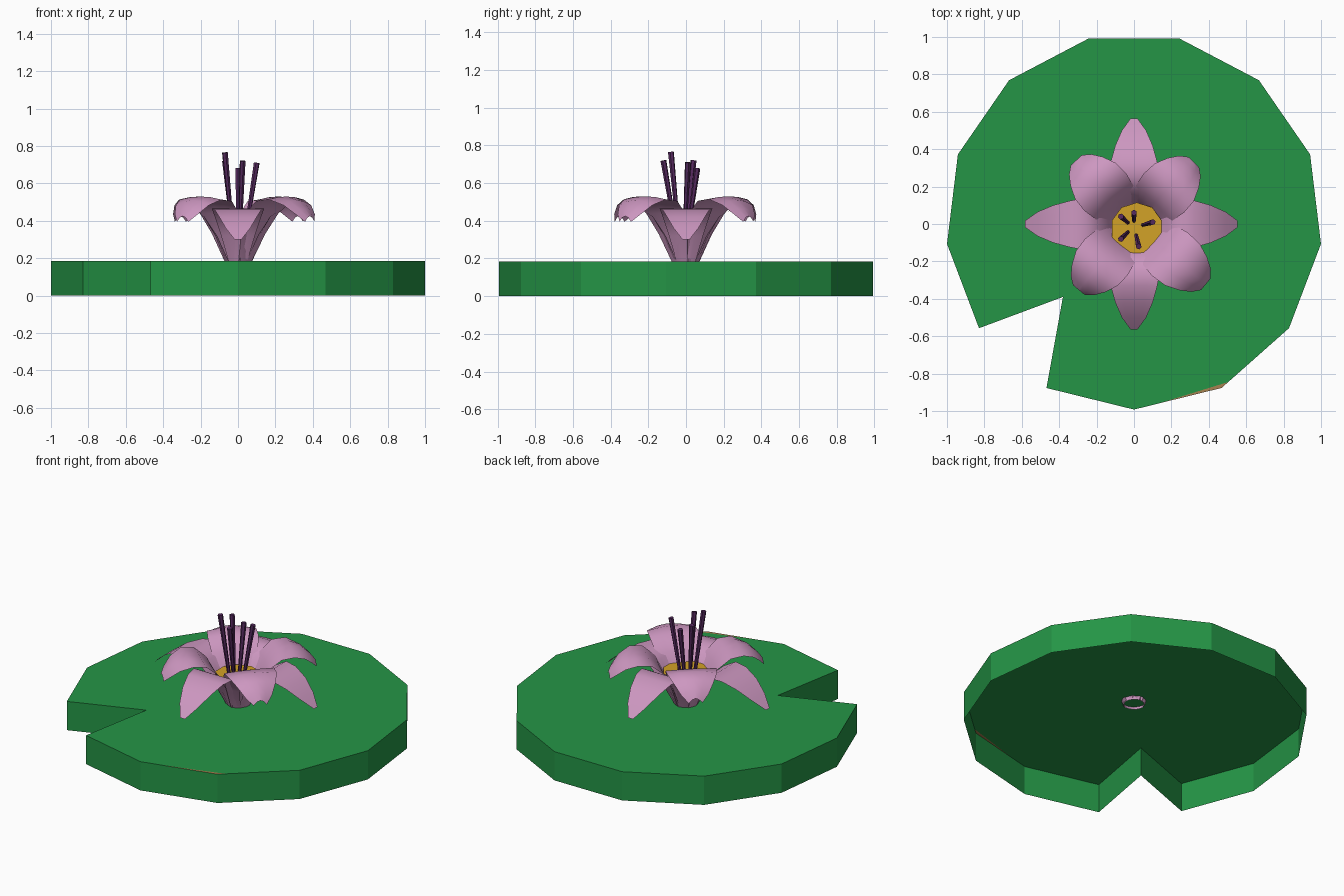
import bpy, bmesh, math
from mathutils import Vector

if "Cube" in bpy.data.objects:
    bpy.data.objects.remove(bpy.data.objects["Cube"])


def material(name, rgb):
    m = bpy.data.materials.new(name)
    m.diffuse_color = (*rgb, 1)
    m.use_nodes = True
    m.node_tree.nodes["Principled BSDF"].inputs["Base Color"].default_value = m.diffuse_color
    return m


GREEN = material("leaf green", (0.018, 0.30, 0.061))
TAN = material("dry leaf tan", (0.38, 0.22, 0.08))
PINK = material("petal pink", (0.61, 0.31, 0.53))
YELLOW = material("centre yellow", (0.65, 0.36, 0.02))
PURPLE = material("stamen purple", (0.09, 0.022, 0.11))


def make_object(name, bm, mats, smooth=False):
    me = bpy.data.meshes.new(name)
    bm.to_mesh(me)
    bm.free()
    for m in mats:
        me.materials.append(m)
    if smooth:
        for p in me.polygons:
            p.use_smooth = True
    ob = bpy.data.objects.new(name, me)
    bpy.context.collection.objects.link(ob)
    return ob


# Lily pad: 13-sided open shell with a notch at the front left
H = 0.185
rim = []
for i in range(13):
    a = math.radians(-90) + i * math.tau / 13
    rim.append((1.007 * math.cos(a), 0.015 + 1.007 * math.sin(a)))
rim.insert(12, (-0.38, -0.39))
# the corner at rim[1] is cut by a dry tan sliver
p0, p1, p2 = (Vector(rim[i]) for i in (0, 1, 2))
cut_a, cut_b = p0.lerp(p1, 0.28), p1.lerp(p2, 0.10)
rim[1:2] = [tuple(cut_a), tuple(p1), tuple(cut_b)]

bm = bmesh.new()
top = [bm.verts.new((x, y, H)) for x, y in rim]
low = [bm.verts.new((x, y, 0)) for x, y in rim]
n = len(rim)
for i in range(n):
    j = (i + 1) % n
    bm.faces.new((low[i], low[j], top[j], top[i]))
bm.faces.new([v for i, v in enumerate(top) if i != 2])
bm.faces.new((top[1], top[2], top[3])).material_index = 1
make_object("lily_pad", bm, [GREEN, TAN])

# Petal profiles: radius, height, half width
OUTER = [(0.06, 0.165, 0.045), (0.12, 0.32, 0.09), (0.18, 0.425, 0.125),
         (0.25, 0.465, 0.14), (0.33, 0.46, 0.125), (0.42, 0.42, 0.10),
         (0.50, 0.36, 0.065), (0.565, 0.30, 0.018)]
INNER = [(0.06, 0.165, 0.05), (0.11, 0.33, 0.10), (0.16, 0.44, 0.135),
         (0.23, 0.51, 0.15), (0.31, 0.53, 0.145), (0.38, 0.51, 0.115),
         (0.43, 0.465, 0.08), (0.46, 0.425, 0.04)]


def petal(name, profile, degrees, stretch=1.0, cup=0.0):
    """Thin curved sheet running outward along one direction."""
    a = math.radians(degrees)
    out = Vector((math.cos(a), math.sin(a), 0))
    side = Vector((-out.y, out.x, 0))
    bm = bmesh.new()
    rows = []
    for r, z, w in profile:
        row = []
        for t in (-1, -0.5, 0, 0.5, 1):
            # lower half wraps inward like a cup, upper half droops at the sides
            wrap = 0.03 * t * t * max(0, 1 - r / 0.2)
            p = out * (r * stretch - wrap) + side * (w * t)
            p.z = z - cup * t * t * min(1, max(0, (r - 0.2) / 0.2))
            row.append(bm.verts.new(p))
        rows.append(row)
    for ra, rb in zip(rows, rows[1:]):
        for k in range(4):
            bm.faces.new((ra[k], rb[k], rb[k + 1], ra[k + 1]))
    make_object(name, bm, [PINK], smooth=True)


for i, s in enumerate((0.98, 1.0, 1.03, 1.0)):
    petal(f"outer_petal_{i + 1}", OUTER, 90 * i, s)
for i, (deg, s) in enumerate(((46, 1.0), (132, 1.0), (-130, 1.0), (-40, 1.09))):
    petal(f"inner_petal_{i + 1}", INNER, deg, s, cup=0.03)

# Yellow flower centre
bm = bmesh.new()
bmesh.ops.create_circle(bm, cap_ends=True, radius=0.14, segments=10)
bmesh.ops.translate(bm, verts=bm.verts, vec=(0.015, -0.025, 0.38))
make_object("flower_centre", bm, [YELLOW])

# Stamens: slim tapered rods leaning outward
TIPS = [(-0.07, -0.08, 0.765), (0.10, 0.01, 0.71), (0.025, -0.12, 0.72),
        (0.0, 0.06, 0.68), (-0.07, 0.04, 0.72)]
for i, tip in enumerate(TIPS):
    tip = Vector(tip)
    base = Vector((tip.x * 0.45, tip.y * 0.4 - 0.01, 0.36))
    axis = tip - base
    bm = bmesh.new()
    bmesh.ops.create_cone(bm, cap_ends=True, segments=6, radius1=0.010,
                          radius2=0.016, depth=axis.length)
    rot = axis.to_track_quat('Z', 'Y').to_matrix()
    bmesh.ops.rotate(bm, verts=bm.verts, matrix=rot)
    bmesh.ops.translate(bm, verts=bm.verts, vec=(base + tip) / 2)
    make_object(f"stamen_{i + 1}", bm, [PURPLE])
